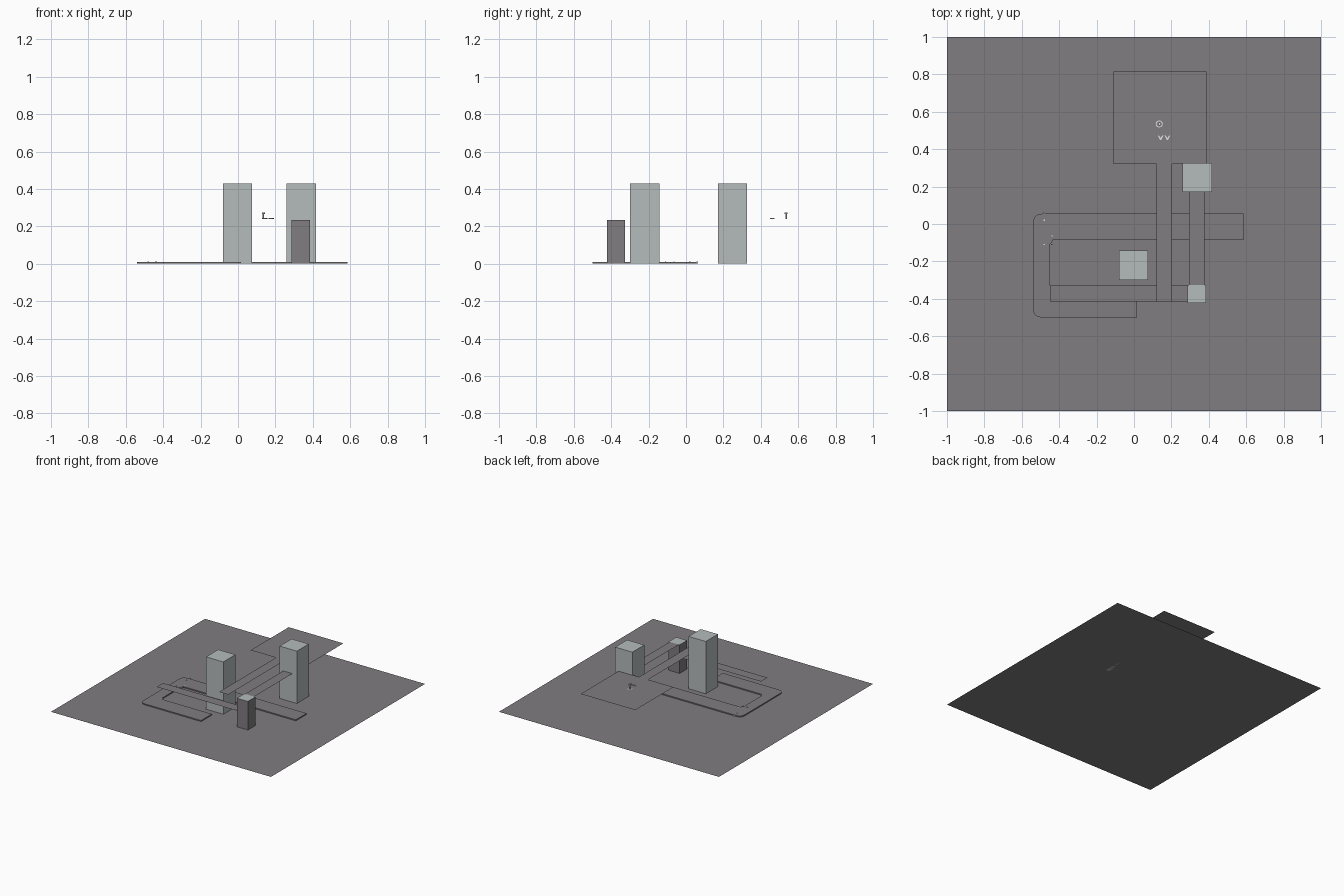
import bpy, bmesh, math
from mathutils import Vector

if "Cube" in bpy.data.objects:
    bpy.data.objects.remove(bpy.data.objects["Cube"])


def mat(name, rgb):
    m = bpy.data.materials.new(name)
    m.diffuse_color = (*rgb, 1)
    m.use_nodes = True
    m.node_tree.nodes["Principled BSDF"].inputs["Base Color"].default_value = m.diffuse_color
    return m


ASPHALT = mat("dark grey", (0.215, 0.205, 0.215))
STONE = mat("pale grey", (0.46, 0.50, 0.50))
WHITE = mat("off white", (0.75, 0.75, 0.75))


def finish(name, bm, *mats):
    me = bpy.data.meshes.new(name)
    bm.to_mesh(me)
    bm.free()
    for m in mats:
        me.materials.append(m)
    ob = bpy.data.objects.new(name, me)
    bpy.context.collection.objects.link(ob)
    return ob


def sheet(name, pts, z, m, thick=0.0):
    """Flat outline (counter-clockwise), raised into a slab if thick > 0."""
    bm = bmesh.new()
    f = bm.faces.new([bm.verts.new((x, y, z)) for x, y in pts])
    if thick:
        r = bmesh.ops.extrude_face_region(bm, geom=[f])
        vs = [v for v in r["geom"] if isinstance(v, bmesh.types.BMVert)]
        bmesh.ops.translate(bm, verts=vs, vec=(0, 0, thick))
        bmesh.ops.recalc_face_normals(bm, faces=bm.faces)
    return finish(name, bm, m)


def rect(x0, x1, y0, y1):
    return [(x0, y0), (x1, y0), (x1, y1), (x0, y1)]


def circle(x, y, r, n=12):
    return [(x + r * math.cos(2 * math.pi * i / n), y + r * math.sin(2 * math.pi * i / n)) for i in range(n)]


def rounded(corners, steps=5):
    """Corners are (x, y, radius)."""
    out = []
    for i, (x, y, r) in enumerate(corners):
        p = Vector((x, y))
        if not r:
            out.append((x, y))
            continue
        a = p + (Vector(corners[i - 1][:2]) - p).normalized() * r
        b = p + (Vector(corners[(i + 1) % len(corners)][:2]) - p).normalized() * r
        for k in range(steps + 1):
            t = k / steps
            q = a * (1 - t) ** 2 + p * 2 * t * (1 - t) + b * t * t
            out.append((q.x, q.y))
    return out


def block(name, x0, x1, y0, y1, h, side, top):
    ob = sheet(name, rect(x0, x1, y0, y1), 0, side, h)
    ob.data.materials.append(top)
    for f in ob.data.polygons:
        if f.normal.z > 0.9:
            f.material_index = 1
    return ob


# ground and the low U-shaped road
sheet("ground", rect(-1, 1, -1, 1), 0, ASPHALT)
road = [(-0.54, -0.50, 0.05), (0.015, -0.50, 0), (0.015, -0.36, 0), (-0.45, -0.36, 0),
        (-0.45, -0.085, 0), (0.585, -0.085, 0), (0.585, 0.055, 0), (-0.54, 0.055, 0.05)]
sheet("road", rounded(road), 0.0, ASPHALT, 0.009)
for i, y in enumerate((-0.36, -0.085)):
    sheet(f"road_inner_corner_{i}", circle(-0.46, y, 0.025), 0, ASPHALT, 0.009)

# towers and the short dark block
block("tower_front", -0.08, 0.076, -0.30, -0.143, 0.43, STONE, STONE)
block("tower_back", 0.26, 0.416, 0.17, 0.325, 0.43, STONE, STONE)
block("low_block", 0.285, 0.385, -0.422, -0.325, 0.235, ASPHALT, STONE)

# raised deck with its long walkway, and two bridges
deck = [(0.12, -0.417), (0.203, -0.417), (0.203, 0.32), (0.387, 0.32),
        (0.387, 0.815), (-0.11, 0.815), (-0.11, 0.32), (0.12, 0.32)]
sheet("upper_deck", deck, 0.24, ASPHALT)
sheet("side_bridge", rect(0.293, 0.376, -0.325, 0.17), 0.235, ASPHALT)
sheet("lower_bridge", rect(-0.45, 0.285, -0.415, -0.33), 0.128, ASPHALT)

# tiny upright marker on a ring, on the deck
bm = bmesh.new()
inner, outer = ([bm.verts.new((x, y, 0.243)) for x, y in circle(0.135, 0.535, r)] for r in (0.014, 0.019))
for i in range(12):
    j = (i + 1) % 12
    bm.faces.new((inner[i], outer[i], outer[j], inner[j]))
finish("marker_ring", bm, WHITE)
sheet("marker_post", circle(0.135, 0.535, 0.005, 6), 0.24, WHITE, 0.026)
sheet("marker_head", circle(0.137, 0.535, 0.008, 8), 0.265, WHITE, 0.01)

# two small forked marks
for i, x in enumerate((0.142, 0.178)):
    fork = [(0, -0.011), (0.004, -0.011), (0.015, 0.011), (0.008, 0.011),
            (0, -0.001), (-0.008, 0.011), (-0.015, 0.011), (-0.004, -0.011)]
    sheet(f"fork_mark_{i}", [(x + a, 0.461 + b) for a, b in fork], 0.24, WHITE, 0.005)

# small specks on the road bend
for i, (x, y) in enumerate([(-0.48, 0.06), (-0.48, 0.02), (-0.437, -0.065), (-0.48, -0.11), (-0.44, -0.11)]):
    sheet(f"road_speck_{i}", rect(x - 0.003, x + 0.003, y - 0.003, y + 0.003), 0.0, WHITE, 0.011)
